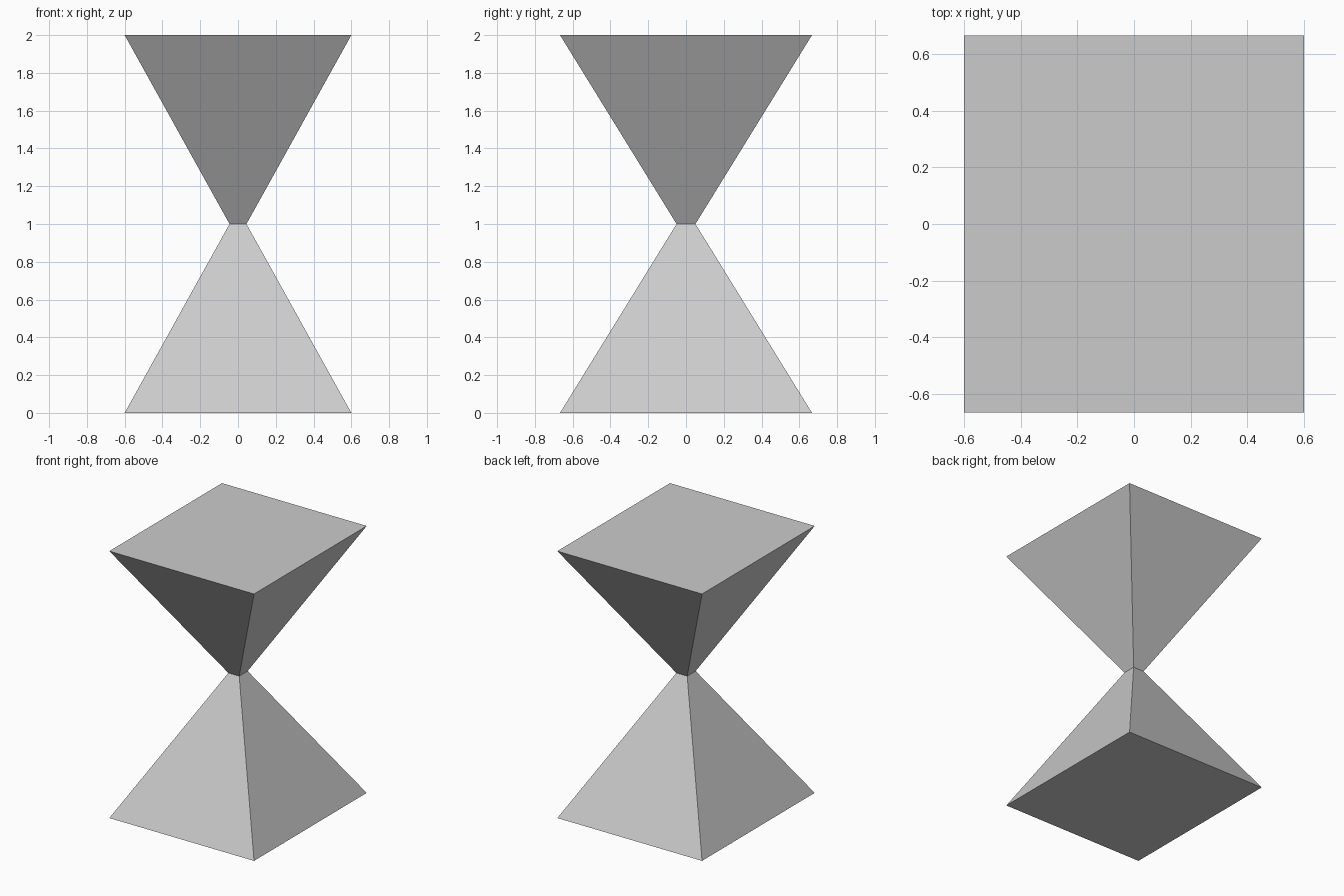
import bpy, bmesh

if "Cube" in bpy.data.objects:
    bpy.data.objects.remove(bpy.data.objects["Cube"])

# Profile of the hourglass: (half width x, half depth y, height z)
PROFILE = [(0.6, 0.667, 0.0), (0.045, 0.05, 1.0), (0.6, 0.667, 2.0)]
CORNERS = [(-1, -1), (1, -1), (1, 1), (-1, 1)]

bm = bmesh.new()
rings = [[bm.verts.new((sx * hx, sy * hy, z)) for sx, sy in CORNERS]
         for hx, hy, z in PROFILE]

# Sloping sides between neighbouring rings
for low, high in zip(rings, rings[1:]):
    for i in range(4):
        j = (i + 1) % 4
        bm.faces.new((low[i], low[j], high[j], high[i]))

# Flat base and top
bm.faces.new(rings[0][::-1])
bm.faces.new(rings[-1])
bmesh.ops.recalc_face_normals(bm, faces=bm.faces)

mesh = bpy.data.meshes.new("hourglass_body")
bm.to_mesh(mesh)
bm.free()
bpy.context.collection.objects.link(bpy.data.objects.new("hourglass_body", mesh))
